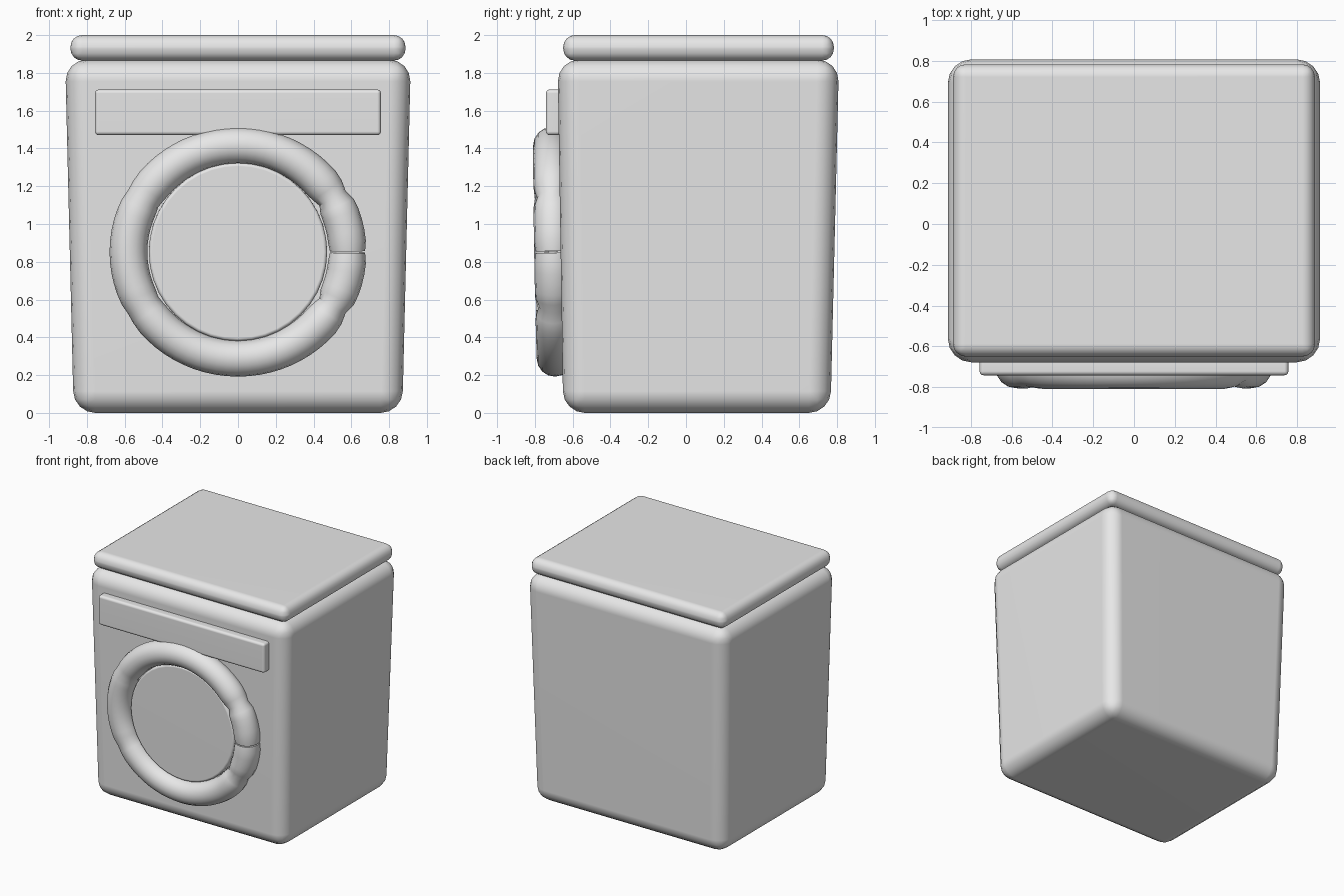
import bpy, bmesh, math
from mathutils import Matrix, Vector

if "Cube" in bpy.data.objects:
    bpy.data.objects.remove(bpy.data.objects["Cube"], do_unlink=True)

GREY = (0.8, 0.8, 0.8, 1.0)
grey = bpy.data.materials.new("light_grey")
grey.use_nodes = True
grey.diffuse_color = GREY
grey.node_tree.nodes["Principled BSDF"].inputs["Base Color"].default_value = GREY


def finish(name, bm):
    """Turn a bmesh into a smooth-shaded grey object."""
    bmesh.ops.recalc_face_normals(bm, faces=bm.faces[:])
    mesh = bpy.data.meshes.new(name)
    bm.to_mesh(mesh)
    bm.free()
    mesh.materials.append(grey)
    obj = bpy.data.objects.new(name, mesh)
    bpy.context.collection.objects.link(obj)
    bpy.ops.object.select_all(action='DESELECT')
    obj.select_set(True)
    bpy.context.view_layer.objects.active = obj
    bpy.ops.object.shade_smooth_by_angle(angle=math.radians(40))
    normals = obj.modifiers.new("flat_panels", 'WEIGHTED_NORMAL')
    normals.keep_sharp = True
    return obj


def rounded_box(name, low, high, radius, segments, inset=(0, 0, 0)):
    """Bevelled box; inset narrows the bottom on the sides, front and back."""
    bm = bmesh.new()
    bmesh.ops.create_cube(bm, size=2)
    for v in bm.verts:
        at_bottom = v.co.z < 0
        side, front, back = inset if at_bottom else (0, 0, 0)
        x = high[0] - side if v.co.x > 0 else low[0] + side
        y = high[1] - back if v.co.y > 0 else low[1] + front
        v.co = Vector((x, y, low[2] if at_bottom else high[2]))
    bmesh.ops.bevel(bm, geom=bm.edges[:], offset=radius, segments=segments,
                    profile=0.5, affect='EDGES', clamp_overlap=True)
    return finish(name, bm)


# Cabinet, lid and control panel
rounded_box("cabinet", (-0.915, -0.68, 0), (0.915, 0.81, 1.87), 0.115, 4,
            inset=(0.045, 0.03, 0.045))
rounded_box("lid", (-0.887, -0.65, 1.865), (0.887, 0.783, 2.0), 0.062, 4)
rounded_box("control_panel", (-0.757, -0.742, 1.47), (0.757, -0.66, 1.712), 0.02, 3)

# Door parts share a slight lean that follows the cabinet front
DOOR = Matrix.Translation((0, -0.704, 0.852)) @ Matrix.Rotation(0.017, 4, 'X')

# Door disc
bm = bmesh.new()
bmesh.ops.create_cone(bm, cap_ends=True, segments=40, radius1=0.472,
                      radius2=0.472, depth=0.09)
rims = [e for e in bm.edges if abs(e.verts[0].co.z - e.verts[1].co.z) < 0.001]
bmesh.ops.bevel(bm, geom=rims, offset=0.018, segments=3, profile=0.5,
                affect='EDGES')
bmesh.ops.transform(bm, matrix=DOOR @ Matrix.Translation((0, 0.02, 0))
                    @ Matrix.Rotation(math.pi / 2, 4, 'X'), verts=bm.verts[:])
finish("door_disc", bm)

# Door ring: a padded tube with four pinches and a slit at its left side
STEPS, SIDES = 72, 16
PINCHES = {31: 0.2, 149: 0.08, 211: 0.08, 329: 0.2}
bm = bmesh.new()
loops = []
for i in range(STEPS + 1):
    degrees = 0.4 + 359.2 * i / STEPS
    a = math.radians(degrees)
    tube = 0.096 + 0.004 * math.cos(a) ** 2
    for place, depth in PINCHES.items():
        tube *= 1 - depth * math.exp(-((degrees - place) / 4) ** 2)
    if i in (0, STEPS):
        tube *= 0.93
    loop = []
    for j in range(SIDES):
        b = 2 * math.pi * j / SIDES
        out = tube * math.cos(b)
        point = Vector(((0.58 + out) * math.cos(a), tube * math.sin(b),
                        (0.564 + out) * math.sin(a)))
        loop.append(bm.verts.new(DOOR @ point))
    loops.append(loop)
for one, two in zip(loops, loops[1:]):
    for j in range(SIDES):
        k = (j + 1) % SIDES
        bm.faces.new((one[j], one[k], two[k], two[j]))
bm.faces.new(loops[0])
bm.faces.new(loops[-1])
finish("door_ring", bm)
